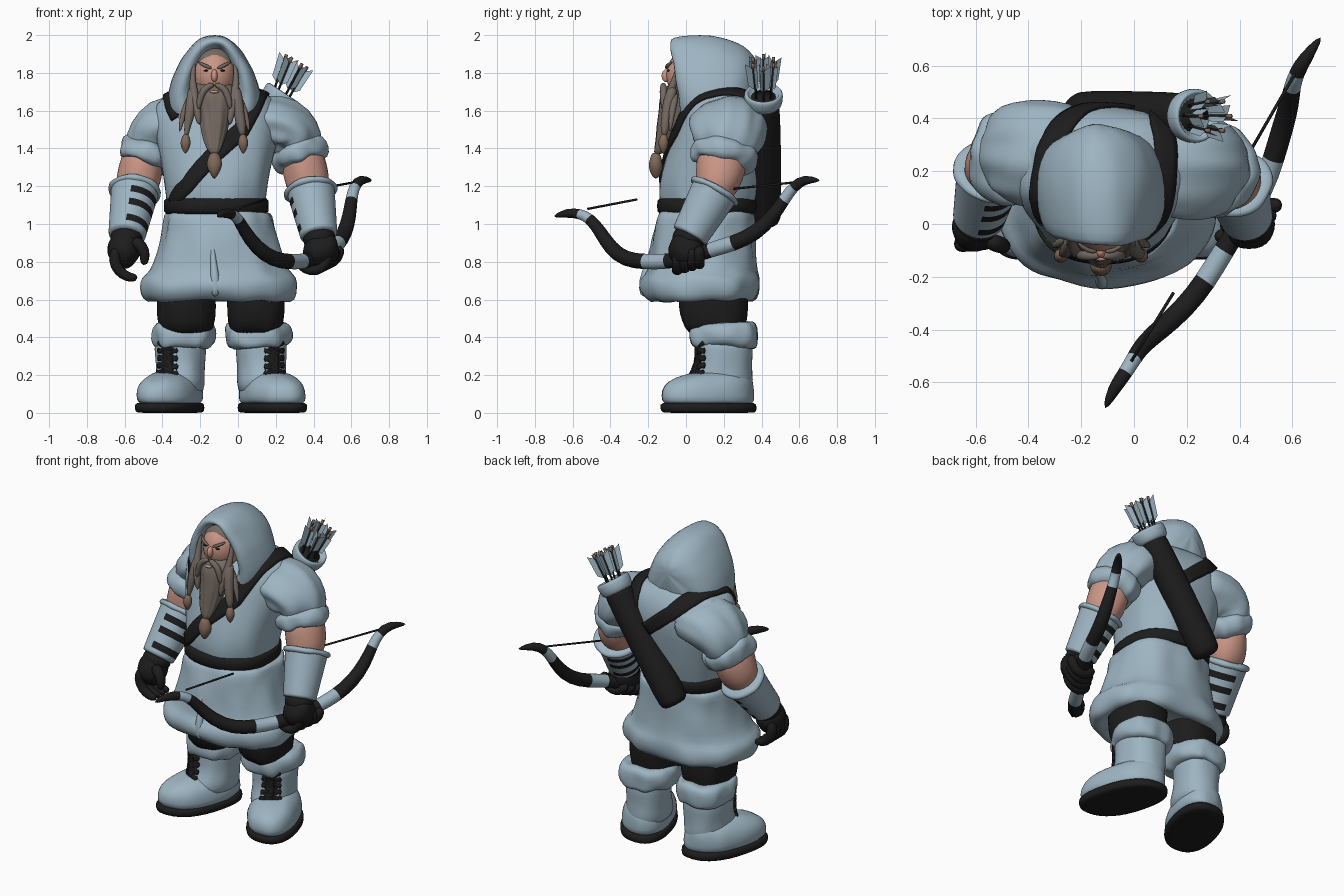
import bpy, bmesh, math
from mathutils import Vector, Matrix, noise

cube = bpy.data.objects.get("Cube")
if cube:
    bpy.data.objects.remove(cube, do_unlink=True)


def material(name, *rgb):
    m = bpy.data.materials.new(name)
    m.use_nodes = True
    m.diffuse_color = (*rgb, 1)
    m.node_tree.nodes["Principled BSDF"].inputs["Base Color"].default_value = (*rgb, 1)
    return m


BLUE = material("pale blue cloth", .34, .46, .54)
BLACK = material("black leather", .012, .012, .012)
SKIN = material("skin", .6, .31, .24)
HAIR = material("grey brown hair", .175, .142, .12)
BEAD = material("bronze bead", .22, .14, .1)
N = 32          # sides of large round parts
BODY, ARM, LEG, FACE = -.115, -.08, -.09, -.125   # centre lines in x


def finish(name, bm, mats, sub=1, lump=0):
    bmesh.ops.recalc_face_normals(bm, faces=bm.faces)
    bm.normal_update()
    if lump:
        moves = [(v, v.normal * noise.noise(v.co * 14) * lump) for v in bm.verts]
        for v, d in moves:
            v.co += d
    me = bpy.data.meshes.new(name)
    bm.to_mesh(me)
    bm.free()
    for m in mats if isinstance(mats, list) else [mats]:
        me.materials.append(m)
    for p in me.polygons:
        p.use_smooth = True
    ob = bpy.data.objects.new(name, me)
    bpy.context.collection.objects.link(ob)
    if sub:
        ob.modifiers.new("Subdivision", 'SUBSURF').levels = sub
        ob.modifiers[0].render_levels = sub
    return ob


def loft(name, rings, mats, sub=1, lump=0):
    bm = bmesh.new()
    vs = [[bm.verts.new(p) for p in r] for r in rings]
    n = len(vs[0])
    for a, b in zip(vs, vs[1:]):
        for i in range(n):
            j = (i + 1) % n
            bm.faces.new((a[i], a[j], b[j], b[i]))
    bm.faces.new(vs[0])
    bm.faces.new(vs[-1])
    return finish(name, bm, mats, sub, lump)


def stack(name, rows, mats, cx, p=.85, wave=(0, 0), shear=0, lump=0):
    """Horizontal rounded sections; each row is height, front y, back y, half width."""
    rings = []
    for z, y0, y1, rx in rows:
        ring = []
        for i in range(N):
            a = math.tau * i / N
            c, s = math.cos(a), math.sin(a)
            k = 1 + wave[1] * math.sin(wave[0] * a + z * 5)
            y = (y0 + y1) / 2 + k * (y1 - y0) / 2 * math.copysign(abs(s) ** p, s)
            x = k * rx * math.copysign(abs(c) ** p, c)
            ring.append((cx + x + shear * (y - .2), y, z))
        rings.append(ring)
    return loft(name, rings, mats, 1, lump)


def tube(name, pts, mats, n=16, ref=(0, 1, 0), axis=None, sub=1, lump=0):
    """Sections across a path; each point is x, y, z, radius and optional second radius."""
    P = [Vector(p[:3]) for p in pts]
    rings = []
    for i, p in enumerate(pts):
        t = axis or P[min(i + 1, len(P) - 1)] - P[max(i - 1, 0)]
        u = t.cross(Vector(ref)).normalized()
        v = u.cross(t).normalized()
        rings.append([P[i] + u * p[3] * math.cos(math.tau * k / n)
                      + v * p[-1] * math.sin(math.tau * k / n) for k in range(n)])
    return loft(name, rings, mats, sub, lump)


def ball(name, loc, size, mats, lump=0):
    bm = bmesh.new()
    bmesh.ops.create_uvsphere(bm, u_segments=28, v_segments=18, radius=1,
                              matrix=Matrix.Translation(loc) @ Matrix.Diagonal((*size, 1)))
    return finish(name, bm, mats, 0, lump)


def band(name, pts, width, target, centre, steps=6):
    """Flat strap laid on the surface of another part."""
    P = [Vector(a).lerp(Vector(b), k / steps) for a, b in zip(pts, pts[1:]) for k in range(steps)]
    P.append(Vector(pts[-1]))
    bm = bmesh.new()
    rows = []
    for i, p in enumerate(P):
        t = P[min(i + 1, len(P) - 1)] - P[max(i - 1, 0)]
        side = t.cross(p - Vector(centre)).normalized() * width
        rows.append([bm.verts.new(p + side * (k / 4 - .5)) for k in range(5)])
    for a, b in zip(rows, rows[1:]):
        for k in range(4):
            bm.faces.new((a[k], a[k + 1], b[k + 1], b[k]))
    ob = finish(name, bm, BLACK, 0)
    wrap = ob.modifiers.new("Wrap", 'SHRINKWRAP')
    wrap.target, wrap.offset, wrap.wrap_mode = target, .006, 'ABOVE_SURFACE'
    thick = ob.modifiers.new("Thickness", 'SOLIDIFY')
    thick.thickness, thick.offset = .022, 0


# Tunic, belt and skirt
torso = stack("tunic", [(1.02, -.12, .34, .25), (1.1, -.13, .36, .26), (1.2, -.15, .39, .275),
                        (1.35, -.11, .42, .3), (1.5, -.06, .45, .34), (1.6, -.03, .44, .34),
                        (1.67, .02, .4, .3), (1.71, .05, .36, .2), (1.73, .1, .3, .1)],
              BLUE, BODY, wave=(7, .01), lump=.015)
stack("belt", [(1.05, -.14, .36, .265), (1.055, -.155, .375, .28), (1.135, -.155, .38, .28),
               (1.14, -.14, .37, .265)], BLACK, BODY)
stack("skirt", [(1.06, -.11, .33, .25), (1.065, -.14, .36, .285), (1.03, -.16, .37, .295),
                (.95, -.17, .36, .3), (.85, -.19, .37, .33), (.74, -.2, .375, .37),
                (.72, -.23, .39, .41), (.66, -.245, .4, .425), (.6, -.215, .385, .405),
                (.58, -.17, .34, .35), (.64, -.1, .28, .27)],
      BLUE, -.1, wave=(9, .016), lump=.028)
tube("skirt_front_fold", [(-.13, -.13, 1.04, .012), (-.14, -.168, .92, .014), (-.13, -.195, .8, .014),
                          (-.12, -.228, .7, .03), (-.12, -.22, .61, .025)], BLUE, 10)

# Hood, open at the front
hood = []
for y, cz, rx, rz in [(.06, 1.75, .07, .13), (0, 1.75, .118, .18), (-.05, 1.74, .132, .2),
                      (-.08, 1.73, .165, .235), (-.06, 1.72, .21, .27), (.02, 1.71, .235, .29),
                      (.14, 1.71, .245, .295), (.24, 1.7, .23, .275), (.31, 1.72, .19, .225),
                      (.36, 1.77, .1, .125), (.38, 1.82, .02, .03)]:
    ring = []
    for i in range(N):
        c, s = math.cos(math.tau * i / N), math.sin(math.tau * i / N)
        z = cz + rz * s
        wide = rx * math.copysign(abs(c) ** .85, c) * (1 - .25 * s)
        ring.append((FACE + wide, y + (.14 * (1.9 - z) if y < .1 else 0), z))
    hood.append(ring)
loft("hood", hood, BLUE, 1, .016)

# Face, hair and beard
ball("head", (FACE, .03, 1.79), (.115, .135, .14), SKIN)
ball("hair_cap", (FACE, .05, 1.855), (.12, .122, .09), HAIR)
ball("nose", (FACE, -.105, 1.785), (.017, .024, .034), SKIN)
stack("beard", [(1.755, -.05, .02, .1), (1.73, -.105, .02, .108), (1.68, -.135, .02, .105),
                (1.6, -.145, .02, .09), (1.52, -.155, -.02, .075), (1.44, -.165, -.07, .055),
                (1.36, -.18, -.13, .022)], HAIR, FACE, 1, (11, .05), lump=.02)
stack("beard_bead", [(1.38, -.18, -.14, .02), (1.35, -.19, -.13, .035), (1.31, -.2, -.12, .045),
                     (1.27, -.19, -.13, .025), (1.24, -.17, -.15, .006)], BEAD, FACE, 1)
ball("mouth", (FACE, -.128, 1.7), (.025, .012, .008), SKIN)
for s in (-1, 1):
    def f(x, y, z, r):
        return (FACE + s * x, y, z, r)
    ball("eye", f(.043, -.092, 1.812, 0)[:3], (.014, .007, .005), BLACK)
    tube("eyebrow", [f(.012, -.104, 1.822, .008), f(.05, -.104, 1.838, .012), f(.09, -.07, 1.86, .006)], HAIR, 8)
    tube("moustache", [f(0, -.12, 1.74, .013), f(.04, -.12, 1.728, .02), f(.075, -.118, 1.685, .022),
                       f(.085, -.12, 1.6, .012)], HAIR, 10)
    tube("side_hair", [f(.1, -.03, 1.88, .008), f(.118, -.05, 1.8, .012), f(.112, -.08, 1.7, .026),
                       f(.09, -.11, 1.6, .025), f(.08, -.12, 1.52, .01)], HAIR, 10)
    tube("braid", [f(.11, -.06, 1.73, .026), f(.12, -.09, 1.66, .032), f(.13, -.105, 1.58, .026),
                   f(.145, -.11, 1.52, .022), f(.15, -.115, 1.46, .014)], HAIR, 10, lump=.015)
    tube("braid_bead", [f(.15, -.115, 1.48, .014), f(.152, -.12, 1.44, .03), f(.153, -.12, 1.41, .028),
                        f(.153, -.12, 1.37, .004)], BEAD, 10)
    tube("outer_lock", [f(.11, -.05, 1.7, .02), f(.165, -.075, 1.6, .022), f(.185, -.085, 1.48, .006)], HAIR, 8)

# Shoulder straps
mid = (BODY, .2, 1.4)
band("chest_strap", [(.1, .47, 1.5), (.11, .39, 1.66), (.13, .2, 1.73), (.11, .04, 1.68), (.02, -.07, 1.5),
                     (-.14, -.13, 1.36), (-.28, -.14, 1.21), (-.38, -.04, 1.1)], .092, torso, mid)
band("back_strap", [(-.02, .48, 1.45), (-.2, .45, 1.6), (-.33, .28, 1.72), (-.35, .12, 1.69),
                    (-.31, .0, 1.57)], .092, torso, mid)

# Arms, the right one set slightly further back
for s in (-1, 1):
    side, back = ("left", 0) if s > 0 else ("right", .045)

    def a(x, y, *rest):
        return (ARM + s * x, y + back, *rest)
    tube(side + "_sleeve", [a(.1, .23, 1.53, .11, .17), a(.22, .225, 1.54, .145, .2), a(.32, .225, 1.515, .16, .205),
                            a(.385, .22, 1.45, .148, .19), a(.395, .21, 1.41, .125, .165), a(.405, .2, 1.36, .11, .14)],
         BLUE, N, lump=.04)
    tube(side + "_sleeve_fur", [a(.38, .21, 1.425, .11), a(.39, .205, 1.405, .148, .18), a(.405, .2, 1.36, .157, .188),
                                a(.42, .195, 1.31, .14, .17), a(.425, .19, 1.3, .1)], BLUE, N, lump=.035)
    tube(side + "_forearm", [a(.405, .2, 1.4, .105, .12), a(.425, .19, 1.33, .118, .135), a(.44, .18, 1.26, .12, .13),
                             a(.455, .16, 1.2, .115), a(.47, .12, 1.12, .08)], SKIN, 20, lump=.01)
    top, wrist = Vector(a(.465, .155, 1.18)), Vector((ARM + s * .51, .015, .93))
    rows = 16
    guard = tube(side + "_gauntlet", [(*top.lerp(wrist, k / rows), .128 - .03 * k / rows) for k in range(rows + 1)],
                 [BLUE, BLACK], N)
    for p in guard.data.polygons[:rows * N]:
        if p.index // N in (3, 4, 7, 8, 12, 13) and p.normal.x * s < .05 and (s < 0 or p.normal.y > -.55):
            p.material_index = 1
    tube(side + "_gauntlet_rim", [(*top.lerp(wrist, t), r) for t, r in
                                  ((-.05, .1), (-.04, .138), (.04, .145), (.1, .128))], BLUE, N, lump=.01)
    tube(side + "_glove_cuff", [(*wrist.lerp((ARM + s * .515, 0, .87), t), r) for t, r in
                                ((-.7, .075), (0, .09), (1, .085))], BLACK, 20)

# Open right hand
ball("right_palm", (-.605, -.01, .865), (.085, .095, .1), BLACK, .01)
for k in range(4):
    y = -.075 + k * .042
    tube("right_finger", [(-.64, y, .88, .03), (-.66, y, .81, .034), (-.635, y, .75, .032),
                          (-.58, y, .715, .028), (-.53, y, .715, .02)], BLACK, 10)
tube("right_thumb", [(-.56, -.06, .92, .035), (-.505, -.08, .88, .035), (-.49, -.085, .83, .03),
                     (-.5, -.085, .78, .018)], BLACK, 10)

# Left fist around the bow
ball("left_palm", (.44, 0, .865), (.095, .095, .095), BLACK, .01)
for k in range(4):
    c = Vector((.425, .02, .825)) + Vector((.4, .75, .2)) * (k - 1.7) * .052
    tube("left_finger", [(*(c + Vector((x, 0, z))), .03) for x, z in
                         ((.09, .05), (.08, -.02), (.03, -.06), (-.04, -.05), (-.075, .01))], BLACK, 10)

# Legs and boots with toes turned out
for s in (-1, 1):
    side = "left" if s > 0 else "right"
    x = LEG + s * .215
    stack(side + "_trouser", [(.4, .04, .32, .12), (.45, -.01, .31, .145), (.52, -.03, .33, .155),
                              (.62, -.04, .33, .155), (.8, 0, .3, .14)], BLACK, LEG + s * .185, wave=(5, .015), lump=.015)
    stack(side + "_foot", [(.04, -.11, .35, .14), (.06, -.13, .36, .16), (.12, -.13, .36, .16),
                           (.165, -.1, .355, .14), (.195, -.03, .34, .11), (.22, .06, .3, .08)],
          BLUE, x + s * .033, .85, shear=-.27 * s, lump=.01)
    boot = stack(side + "_boot_shaft", [(.08, .03, .35, .12), (.16, .015, .355, .13), (.2, .035, .352, .128),
                                        (.26, .06, .35, .128), (.33, .06, .355, .137), (.42, .05, .35, .14)],
                 BLUE, x, .9, shear=-.1 * s, lump=.008)
    stack(side + "_sole", [(0, -.11, .36, .145), (.002, -.135, .375, .165), (.05, -.14, .375, .167),
                           (.055, -.12, .36, .15)], BLACK, x + s * .035, .85, shear=-.27 * s)
    stack(side + "_boot_fur", [(.34, .06, .35, .12), (.345, .03, .375, .16), (.39, .02, .385, .178),
                               (.45, .025, .38, .175), (.485, .05, .36, .15), (.47, .1, .3, .1)],
          BLUE, x - s * .015, wave=(6, .015), lump=.03)
    # Lacing on the outer front of the shaft
    inner, outer, centre = x + s * .015, x + s * .125, (x, .2, .25)
    lx = (inner + outer) / 2
    band(side + "_boot_tongue", [(lx, .05, .35), (lx, .04, .25), (lx, .01, .17)], .055, boot, centre)
    for k in range(5):
        z = .17 + k * .038
        band(side + "_lace", [(inner, .02, z), (lx, .04, z + .025), (outer, .09, z + .05)], .02, boot, centre)
        band(side + "_lace", [(inner, .02, z + .05), (lx, .04, z + .025), (outer, .09, z)], .02, boot, centre)

# Quiver and arrows
low, mouth = Vector((-.2, .415, 1.03)), Vector((.24, .41, 1.69))
axis = (mouth - low).normalized()


def along(specs):
    return [(*low.lerp(mouth, t), r) for t, r in specs]


tube("quiver", along([(-.04, .05), (-.02, .082), (.03, .092), (.5, .092), (.94, .088), (.96, .07)]), BLACK, 24, axis=axis)
tube("quiver_rim", along([(.9, .08), (.91, .1), (.99, .106), (1.01, .098), (1.01, .082), (.96, .076)]),
     BLUE, 24, axis=axis)
tube("quiver_opening", along([(.95, .07), (.975, .07)]), BLACK, 24, axis=axis, sub=0)
for k in range(6):
    ang = math.tau * k / 6
    u = axis.cross((0, 1, 0)).normalized()
    v = u.cross(axis)
    off = u * math.cos(ang) + v * math.sin(ang)
    d = (axis + off * .1 + Vector((-.12, 0, .1))).normalized()
    base = mouth + off * .04 - axis * .06
    tube("arrow_shaft", [(*base, .006), (*(base + d * .22), .006)], BLACK, 6, sub=0)
    tube("arrow_nock", [(*(base + d * .22), .009), (*(base + d * .25), .009)], BEAD, 6, sub=0)
    bm = bmesh.new()
    for j in range(3):
        w = Matrix.Rotation(math.tau * j / 3 + k, 3, d) @ d.orthogonal().normalized()
        bm.faces.new([bm.verts.new(base + d * h + w * r) for h, r in
                      ((.09, 0), (.12, .035), (.25, .042), (.22, 0))])
    finish("arrow_feathers", bm, BLUE, 0)

# Bow: limbs with wrapped grip ends and string ties
bow = tube("bow", [(-.11, -.7, 1.04, .008), (-.08, -.63, 1.06, .026), (-.03, -.56, 1.055, .028),
                   (0, -.51, 1.03, .03), (.03, -.46, .97, .034), (.1, -.4, .87, .04), (.19, -.32, .81, .042),
                   (.27, -.22, .8, .042), (.34, -.1, .8, .042), (.42, .02, .82, .035), (.49, .13, .865, .042),
                   (.53, .25, .895, .042), (.565, .37, .95, .042), (.59, .46, 1.04, .038), (.6, .52, 1.13, .032),
                   (.615, .57, 1.2, .03), (.65, .63, 1.24, .028), (.71, .71, 1.23, .008)],
           [BLACK, BLUE], 16, ref=(.87, -.5, 0))
for p in bow.data.polygons:
    if p.index // 16 in (2, 7, 10, 14):
        p.material_index = 1
for ends in (((-.01, -.52, 1.08), (.15, -.26, 1.13)), ((.61, .57, 1.22), (.42, .24, 1.185))):
    tube("bow_string", [(*e, .006) for e in ends], BLACK, 8, ref=(0, 0, 1), sub=0)
